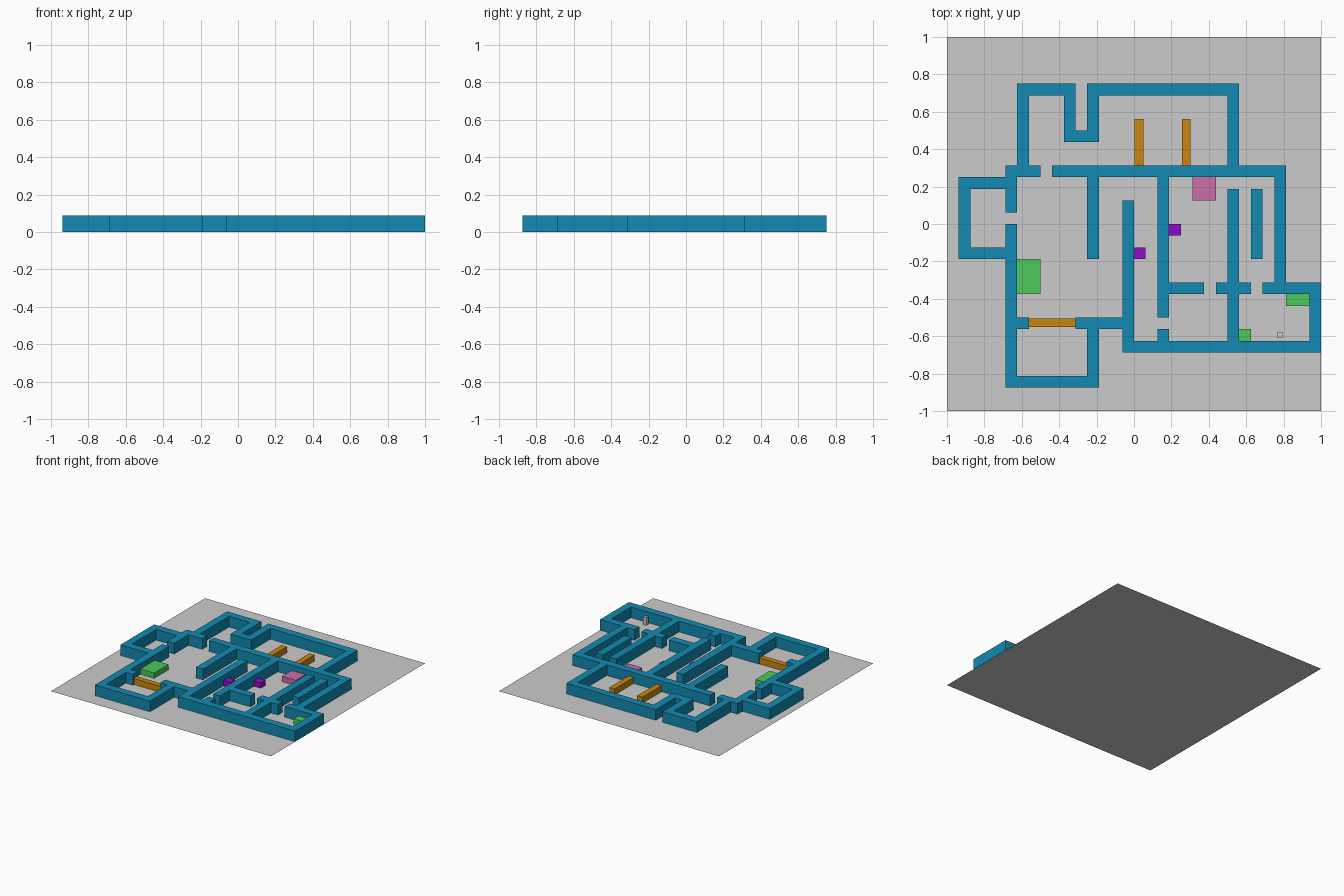
import bpy, bmesh

if "Cube" in bpy.data.objects:
    bpy.data.objects.remove(bpy.data.objects["Cube"])

U = 1 / 16          # plan grid unit
WALL_H = 0.0875
LOW = WALL_H / 2


def material(name, rgb):
    m = bpy.data.materials.new(name)
    m.diffuse_color = (*rgb, 1)
    m.use_nodes = True
    m.node_tree.nodes["Principled BSDF"].inputs["Base Color"].default_value = m.diffuse_color
    return m


def finish(bm, name, mat=None):
    me = bpy.data.meshes.new(name)
    bm.to_mesh(me)
    bm.free()
    ob = bpy.data.objects.new(name, me)
    bpy.context.collection.objects.link(ob)
    if mat:
        me.materials.append(mat)
    return ob


def quad(bm, x0, x1, y0, y1):
    return bm.faces.new([bm.verts.new((x * U, y * U, 0)) for x, y in
                         ((x0, y0), (x1, y0), (x1, y1), (x0, y1))])


def raise_up(bm, height):
    # extrude the footprint; the underside rests open on the floor
    base = list(bm.faces)
    ext = bmesh.ops.extrude_face_region(bm, geom=base)["geom"]
    verts = [g for g in ext if isinstance(g, bmesh.types.BMVert)]
    bmesh.ops.translate(bm, verts=verts, vec=(0, 0, height))
    low = [f for f in bm.faces if all(abs(v.co.z) < 1e-6 for v in f.verts)]
    bmesh.ops.delete(bm, geom=low, context='FACES')
    bmesh.ops.recalc_face_normals(bm, faces=bm.faces)
    if max(bm.faces, key=lambda f: f.calc_center_median().z).normal.z < 0:
        bmesh.ops.reverse_faces(bm, faces=bm.faces)


def block(name, x0, x1, y0, y1, height, mat=None):
    bm = bmesh.new()
    quad(bm, x0, x1, y0, y1)
    raise_up(bm, height)
    return finish(bm, name, mat)


blue = material("wall_blue", (0.006, 0.254, 0.445))
orange = material("orange", (0.58, 0.24, 0.004))
green = material("green", (0.073, 0.584, 0.102))
pink = material("pink", (0.604, 0.159, 0.381))
purple = material("purple", (0.27, 0.004, 0.58))

# floor sheet
bm = bmesh.new()
quad(bm, -16, 16, -16, 16)
finish(bm, "floor")

# walls one unit thick: (row y, x start, x end) and (column x, y start, y end)
rows = [(11, -10, -5), (11, -4, 9), (7, -6, -3), (4, -11, -8), (4, -7, 13),
        (3, -15, -10), (-3, -15, -10), (-14, -11, -3), (-9, -11, -9),
        (-9, -5, 0), (-11, -1, 16), (-6, 3, 6), (-6, 7, 10), (-6, 11, 16)]
cols = [(-10, 5, 12), (-6, 7, 12), (-4, 7, 12), (8, 5, 12), (-11, 1, 5),
        (-15, -3, 4), (-11, -14, 0), (-4, -14, -8), (-4, -3, 4), (-1, -11, 2),
        (2, -8, 4), (2, -10, -9), (8, -10, 3), (10, -3, 3), (12, -6, 4),
        (15, -11, -5)]
cells = {(x, y) for y, a, b in rows for x in range(a, b)}
cells |= {(x, y) for x, a, b in cols for y in range(a, b)}
bm = bmesh.new()
for x, y in sorted(cells):
    quad(bm, x, x + 1, y, y + 1)
bmesh.ops.remove_doubles(bm, verts=bm.verts, dist=1e-4)
raise_up(bm, WALL_H)
bmesh.ops.dissolve_limit(bm, angle_limit=0.02, verts=bm.verts, edges=bm.edges)
finish(bm, "walls", blue)

# long orange counters and gate
for i, x in enumerate((0.05, 4.1)):
    block(f"counter_{i + 1}", x, x + 0.75, 5, 9, 0.05, orange)
block("gate", -9, -5, -8.8, -8.1, 0.05, orange)

# low furniture blocks
block("bed", -10, -8, -6, -3, LOW, green)
block("bench", 13, 15, -7, -6, LOW, green)
block("stool", 9, 10, -10, -9, LOW, green)
block("table", 5, 7, 2, 4, LOW, pink)
block("crate_1", 0, 1, -3, -2, LOW, purple)
block("crate_2", 3, 4, -1, 0, LOW, purple)

# small grey post
block("post", 12.25, 12.7, -9.7, -9.25, 0.063)
